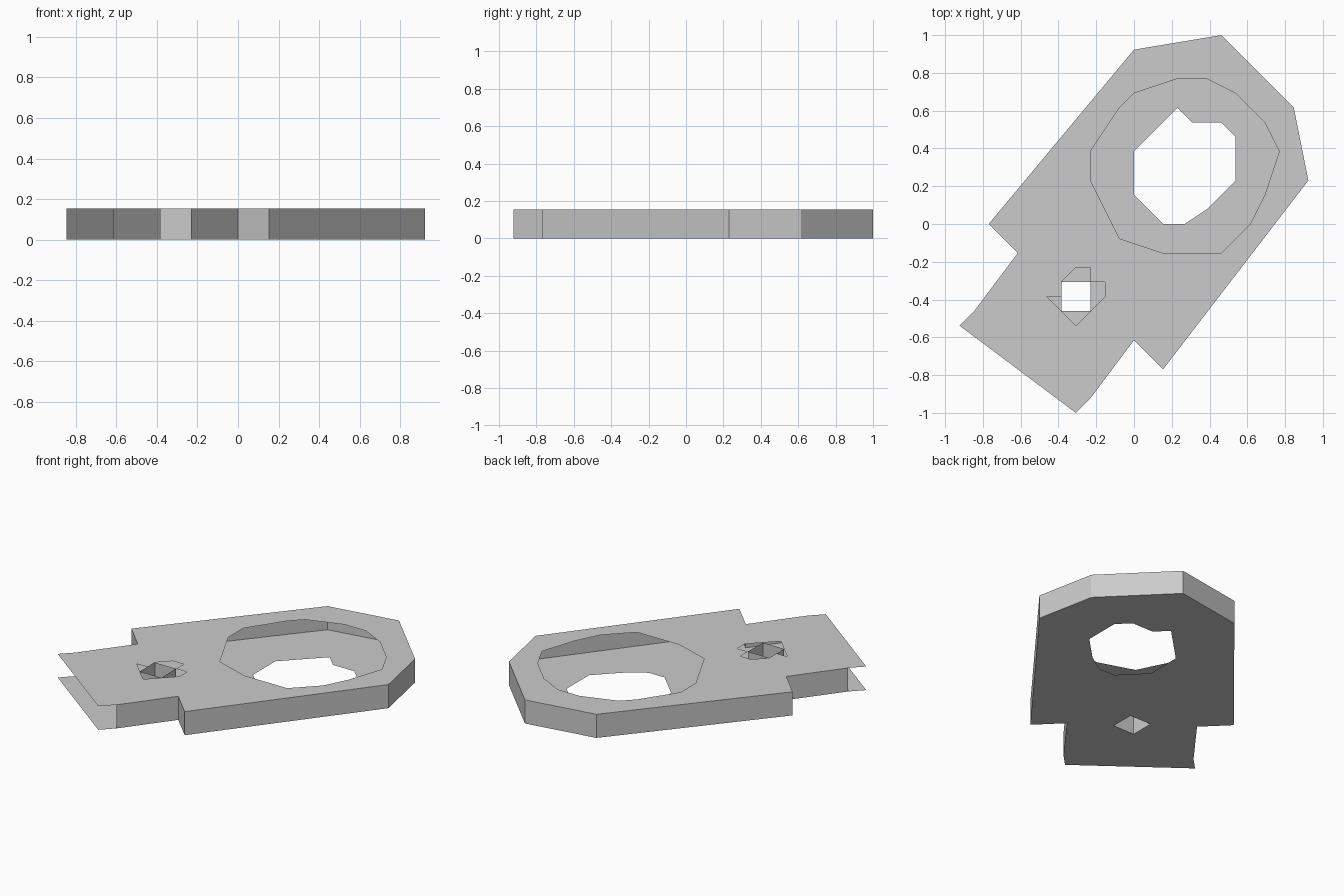
import bpy
import bmesh

cube = bpy.data.objects.get("Cube")
if cube:
    bpy.data.objects.remove(cube, do_unlink=True)

UNIT = 1 / 13          # the plan snaps to a coarse grid
HEIGHT = 2 * UNIT

grey = bpy.data.materials.new("plain_grey")
grey.use_nodes = True
colour = (0.6, 0.6, 0.6, 1)
grey.diffuse_color = colour
grey.node_tree.nodes["Principled BSDF"].inputs["Base Color"].default_value = colour

# Plan profiles in grid units, clockwise from above
outline = [(-12, -7), (-11, -6), (-8, -2), (-10, 0), (0, 12), (6, 13),
           (11, 8), (12, 3), (2, -10), (0, -8), (-3, -12), (-4, -13)]
large_opening = [(-1, 8), (0, 9), (3, 10), (5, 10), (7, 9), (9, 7), (10, 5),
                 (9, 2), (8, 0), (6, -2), (2, -2), (-1, -1), (-3, 3), (-3, 5)]
lower_opening = [(0, 5), (3, 8), (4, 7), (6, 7), (7, 6), (7, 3), (5, 1),
                 (3.5, 0), (2, 0), (0, 2)]
square_hole = [(-5, -4), (-3, -4), (-3, -6), (-5, -6)]
notched_hole = [(-5, -4), (-4, -3), (-3, -3), (-3, -4), (-2, -4), (-2, -5),
                (-3, -6), (-4, -7), (-5, -6), (-6, -5), (-5, -5)]


def finish(bm, name):
    mesh = bpy.data.meshes.new(name)
    bm.to_mesh(mesh)
    bm.free()
    mesh.materials.append(grey)
    obj = bpy.data.objects.new(name, mesh)
    bpy.context.collection.objects.link(obj)
    return obj


def add_ring(bm, points, z):
    verts = [bm.verts.new((x * UNIT, y * UNIT, z)) for x, y in points]
    return [bm.edges.new((v, verts[i - 1])) for i, v in enumerate(verts)]


def plate(name, loops, z, facing):
    """Flat sheet: the first loop is the border, the others are holes."""
    bm = bmesh.new()
    edges = []
    for points in loops:
        edges += add_ring(bm, points, z)
    bmesh.ops.triangle_fill(bm, use_beauty=True, use_dissolve=False, edges=edges)
    bm.normal_update()
    for face in bm.faces:
        if face.normal.z * facing < 0:
            face.normal_flip()
    return finish(bm, name)


def wall(name, points, closed):
    """Upright strip following a path, facing the right of travel."""
    bm = bmesh.new()
    low, high = ([bm.verts.new((x * UNIT, y * UNIT, z)) for x, y in points]
                 for z in (0, HEIGHT))
    count = len(points)
    for i in range(count if closed else count - 1):
        j = (i + 1) % count
        bm.faces.new((low[i], low[j], high[j], high[i]))
    return finish(bm, name)


# Upper and lower sheets
plate("top_plate", [outline, large_opening, notched_hole], HEIGHT, 1)
plate("bottom_plate", [outline, lower_opening, square_hole], 0, -1)

# Side wall, left open at the narrow end
wall("side_wall", outline[1:-1][::-1], False)

# Sleeve through the small hole
wall("hole_sleeve", square_hole, True)
